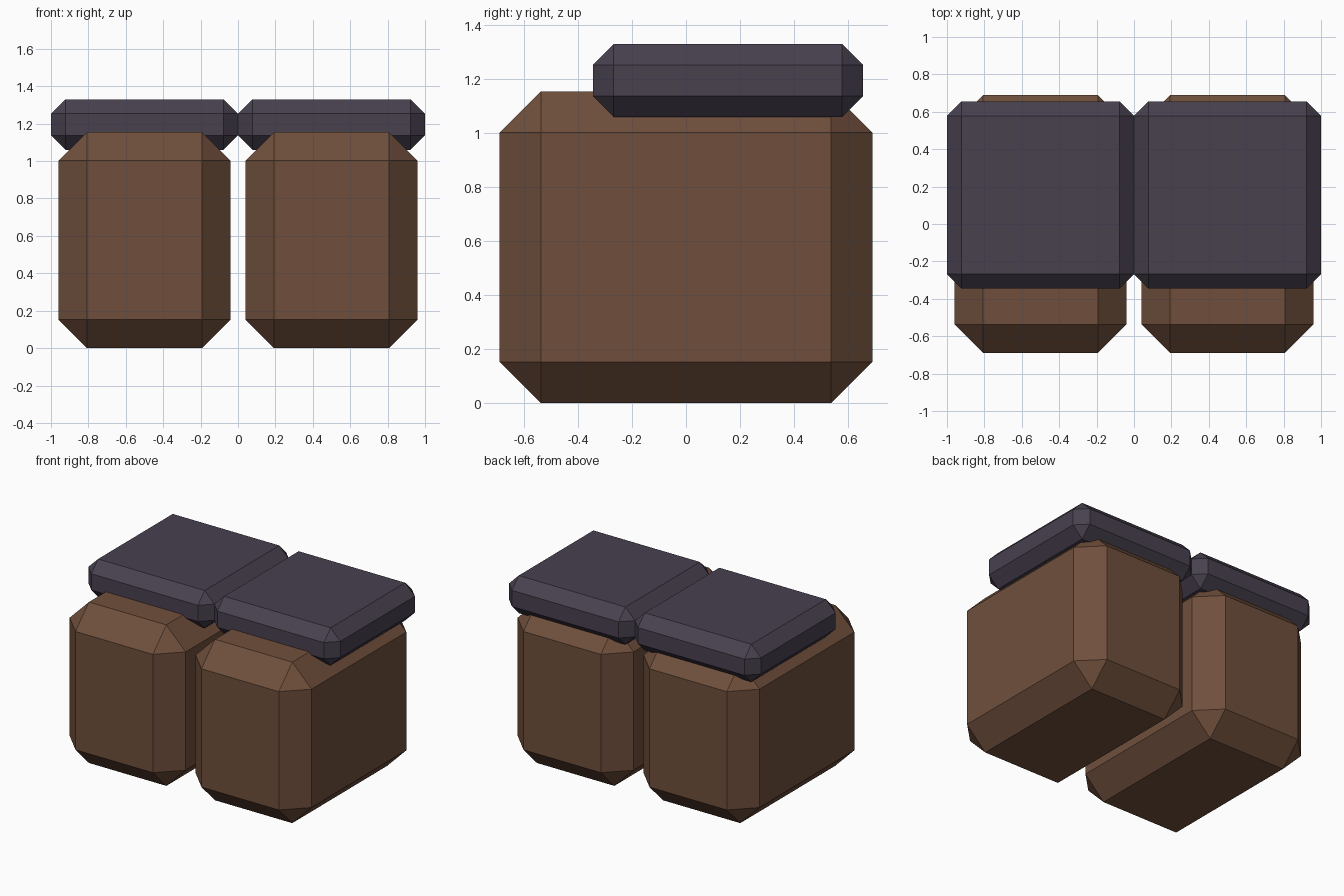
import bpy
import bmesh
from mathutils import Vector

if "Cube" in bpy.data.objects:
    bpy.data.objects.remove(bpy.data.objects["Cube"])


def make_material(name, rgb):
    mat = bpy.data.materials.new(name)
    mat.diffuse_color = (*rgb, 1.0)
    mat.use_nodes = True
    mat.node_tree.nodes["Principled BSDF"].inputs["Base Color"].default_value = mat.diffuse_color
    return mat


def chamfered_box(name, low, high, chamfer, mat):
    """Flat-shaded box between two corners with all edges cut at 45 degrees."""
    low, high = Vector(low), Vector(high)
    size, centre = high - low, (low + high) / 2
    bm = bmesh.new()
    bmesh.ops.create_cube(bm, size=1.0)
    bmesh.ops.scale(bm, vec=size, verts=bm.verts)
    bmesh.ops.bevel(bm, geom=bm.edges[:], offset=chamfer, offset_type='OFFSET',
                    segments=1, profile=0.5, affect='EDGES')
    bmesh.ops.recalc_face_normals(bm, faces=bm.faces)
    mesh = bpy.data.meshes.new(name)
    bm.to_mesh(mesh)
    bm.free()
    mesh.materials.append(mat)
    obj = bpy.data.objects.new(name, mesh)
    obj.location = centre
    bpy.context.collection.objects.link(obj)
    return obj


brown = make_material("brown", (0.160, 0.078, 0.045))
dark_purple = make_material("dark_purple_grey", (0.065, 0.052, 0.078))

for side, x in (("left", -0.5), ("right", 0.5)):
    # Main block
    chamfered_box(side + "_block", (x - 0.46, -0.69, 0), (x + 0.46, 0.69, 1.155),
                  0.153, brown)
    # Padded slab on top, set towards the back
    chamfered_box(side + "_top_slab", (x - 0.5, -0.345, 1.06), (x + 0.5, 0.655, 1.33),
                  0.077, dark_purple)
